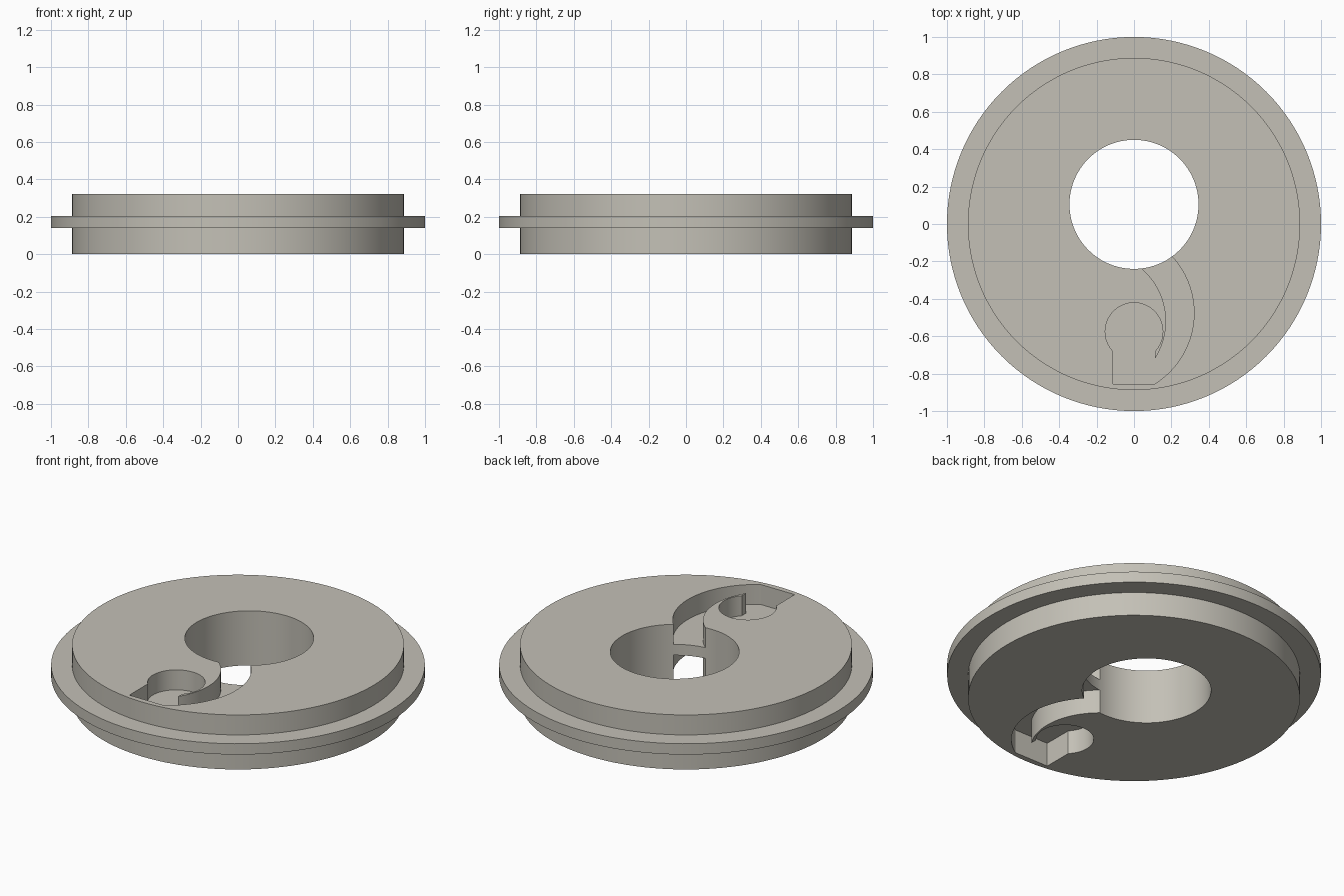
import bpy, bmesh, math
from mathutils import Vector

if "Cube" in bpy.data.objects:
    bpy.data.objects.remove(bpy.data.objects["Cube"])

HEIGHT, WEB_LOW, WEB_HIGH = 0.322, 0.14, 0.204

mat = bpy.data.materials.new("warm grey")
mat.diffuse_color = (0.55, 0.53, 0.47, 1)
mat.use_nodes = True
mat.node_tree.nodes["Principled BSDF"].inputs["Base Color"].default_value = mat.diffuse_color


def circle(cx, cy, r, start=0.0, end=2 * math.pi, n=128):
    full = abs(end - start) > 6.28
    count = n if full else n + 1
    return [(cx + r * math.cos(start + (end - start) * i / n),
             cy + r * math.sin(start + (end - start) * i / n)) for i in range(count)]


def arc_through(a, b, c, n=32):
    """Arc from a to c passing through b."""
    (ax, ay), (bx, by), (cx, cy) = a, b, c
    d = 2 * (ax * (by - cy) + bx * (cy - ay) + cx * (ay - by))
    sa, sb, sc = ax * ax + ay * ay, bx * bx + by * by, cx * cx + cy * cy
    ux = (sa * (by - cy) + sb * (cy - ay) + sc * (ay - by)) / d
    uy = (sa * (cx - bx) + sb * (ax - cx) + sc * (bx - ax)) / d
    t0 = math.atan2(ay - uy, ax - ux)
    t1 = math.atan2(cy - uy, cx - ux)
    return circle(ux, uy, math.hypot(ax - ux, ay - uy), t0, t1, n)


def make(name, bm):
    bmesh.ops.recalc_face_normals(bm, faces=bm.faces)
    mesh = bpy.data.meshes.new(name)
    bm.to_mesh(mesh)
    bm.free()
    mesh.materials.append(mat)
    ob = bpy.data.objects.new(name, mesh)
    bpy.context.collection.objects.link(ob)
    return ob


def prism(name, outline, z0, z1):
    bm = bmesh.new()
    face = bm.faces.new([bm.verts.new((x, y, z0)) for x, y in outline])
    ext = bmesh.ops.extrude_face_region(bm, geom=[face])
    bmesh.ops.translate(bm, vec=Vector((0, 0, z1 - z0)),
                        verts=[v for v in ext["geom"] if isinstance(v, bmesh.types.BMVert)])
    return make(name, bm)


# Disc with a rim flange: stacked rings of one stepped profile
bm = bmesh.new()
profile = [(0.888, 0), (0.888, WEB_LOW), (1, WEB_LOW),
           (1, WEB_HIGH), (0.888, WEB_HIGH), (0.888, HEIGHT)]
rings = [[bm.verts.new((x, y, z)) for x, y in circle(0, 0, r)] for r, z in profile]
for low, high in zip(rings, rings[1:]):
    for i in range(128):
        j = (i + 1) % 128
        bm.faces.new((low[i], low[j], high[j], high[i]))
bm.faces.new(rings[0][::-1])
bm.faces.new(rings[-1])
disc = make("flanged_disc", bm)

# Hooked keyhole pocket: outer arc, square end, round end, inner arc into the bore
outer = arc_through((0.2, -0.17), (0.321, -0.48), (0.11, -0.855))
keyhole = circle(0, -0.575, 0.154, math.radians(223.5), math.radians(-43.5), 48)
inner = arc_through((0.112, -0.72), (0.171, -0.51), (0.037, -0.235))
pocket = outer + [(-0.111, -0.855)] + keyhole + inner + [(0.03, -0.1), (0.15, -0.1)]

# Off-centre bore, then the same pocket from above and below leaving a thin web
cutters = [prism("bore_cutter", circle(0, 0.105, 0.345, n=96), -0.1, 0.5),
           prism("top_pocket_cutter", pocket, WEB_HIGH, 0.5),
           prism("bottom_pocket_cutter", pocket, -0.1, WEB_LOW)]
bpy.context.view_layer.objects.active = disc
for cutter in cutters:
    cutter.hide_render = True
    mod = disc.modifiers.new("cut", 'BOOLEAN')
    mod.operation = 'DIFFERENCE'
    mod.solver = 'EXACT'
    mod.object = cutter
    bpy.ops.object.modifier_apply(modifier=mod.name)
    bpy.data.objects.remove(cutter)

bpy.ops.object.select_all(action='DESELECT')
disc.select_set(True)
bpy.ops.object.shade_smooth_by_angle(angle=math.radians(30))
